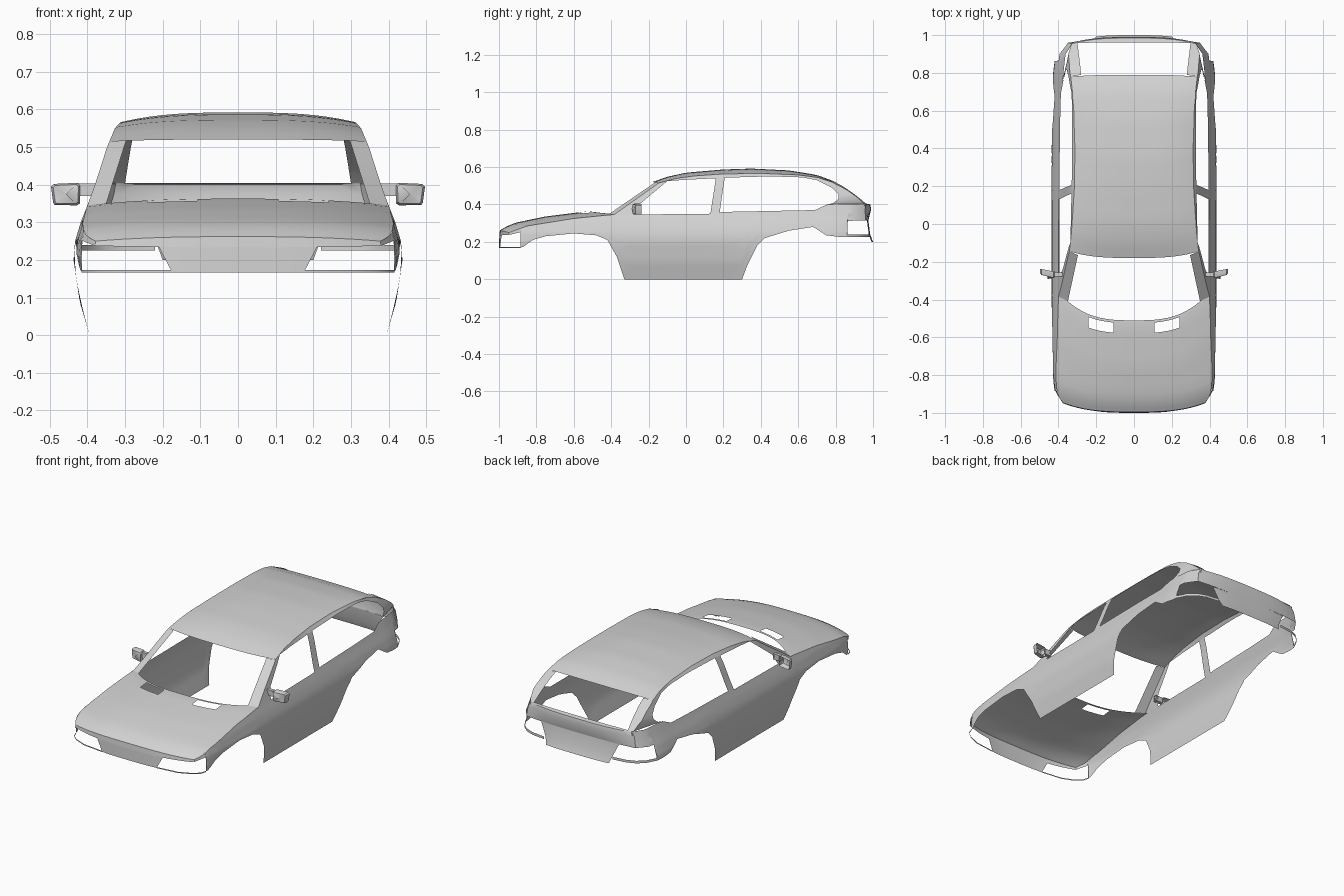
import bpy, bmesh, math
from mathutils import Vector

if "Cube" in bpy.data.objects:
    bpy.data.objects.remove(bpy.data.objects["Cube"])

mat = bpy.data.materials.new("body grey")
mat.diffuse_color = (0.65, 0.65, 0.65, 1)
mat.use_nodes = True
mat.node_tree.nodes["Principled BSDF"].inputs["Base Color"].default_value = mat.diffuse_color


def lerp(tab, v):
    if v <= tab[0][0]:
        return tab[0][1]
    for (a, p), (b, q) in zip(tab, tab[1:]):
        if v <= b:
            return p + (q - p) * (v - a) / (b - a)
    return tab[-1][1]


# Half width of the body by height, and its narrowing towards both ends
WIDTH = [(0, .394), (.07, .414), (.085, .42), (.2, .437), (.25, .433), (.3, .418), (.35, .398),
         (.4, .38), (.5, .348), (.55, .327), (.58, .3)]
TAPER = [(-.95, .865), (-.92, .92), (-.88, .965), (-.8, .985), (-.5, 1), (.5, 1), (.8, .985),
         (.9, .955), (.95, .88), (.98, .78)]


def side(y, z):
    return Vector((lerp(WIDTH, z) * lerp(TAPER, y), y, z))


def resample(pts, n):
    pts = [Vector(p) for p in pts]
    d = [0]
    for a, b in zip(pts, pts[1:]):
        d.append(d[-1] + (b - a).length)
    out = []
    for i in range(n):
        t = d[-1] * i / (n - 1)
        k = 0
        while k < len(d) - 2 and d[k + 1] < t:
            k += 1
        out.append(pts[k].lerp(pts[k + 1], (t - d[k]) / (d[k + 1] - d[k])))
    return out


def surface(name, lines, ref=(0, 0, .2), skip=None):
    """Skin a grid of points, faces turned away from ref, mirrored in x."""
    bm = bmesh.new()
    rows = [[bm.verts.new(p) for p in line] for line in lines]
    for i in range(len(rows) - 1):
        for j in range(len(rows[0]) - 1):
            if skip and skip(i, j):
                continue
            bm.faces.new((rows[i][j], rows[i][j + 1], rows[i + 1][j + 1], rows[i + 1][j]))
    bmesh.ops.delete(bm, geom=[v for v in bm.verts if not v.link_faces], context='VERTS')
    bmesh.ops.remove_doubles(bm, verts=bm.verts, dist=.0003)
    bm.normal_update()
    for f in bm.faces:
        c = f.calc_center_median() - Vector(ref)
        if f.normal.dot(c) < 0:
            f.normal_flip()
    me = bpy.data.meshes.new(name)
    bm.to_mesh(me)
    bm.free()
    me.materials.append(mat)
    ob = bpy.data.objects.new(name, me)
    bpy.context.collection.objects.link(ob)
    m = ob.modifiers.new("mirror", 'MIRROR')
    m.merge_threshold = .0005
    bpy.ops.object.select_all(action='DESELECT')
    ob.select_set(True)
    bpy.context.view_layer.objects.active = ob
    bpy.ops.object.shade_smooth_by_angle(angle=math.radians(35))
    return ob


def on_side(pts, n):
    return [side(p.x, p.y) for p in resample([(y, z, 0) for y, z in pts], n)]


# Lower side: sill, wheel arches and lamp cut-outs below, belt line above
BOTTOM = [(-.945, .237), (-.886, .252), (-.885, .17), (-.87, .173), (-.82, .21), (-.75, .23),
          (-.6, .245), (-.48, .235), (-.42, .21), (-.37, .12), (-.33, 0), (.3, 0), (.33, .08),
          (.38, .18), (.42, .22), (.55, .26), (.68, .28), (.75, .235), (.83, .225), (.862, .225),
          (.865, .312), (.96, .315)]
BELT = [(-.945, .25), (-.85, .285), (-.6, .325), (-.4, .345), (.12, .35), (.2, .36), (.69, .37),
        (.75, .398), (.8, .402), (.96, .402)]
ys = sorted({p[0] for p in BOTTOM + BELT} | {i / 20 for i in range(-18, 19)})
K = 14
surface("side_panel", [[side(y, lerp(BOTTOM, y) + (lerp(BELT, y) - lerp(BOTTOM, y)) * k / K)
                        for k in range(K + 1)] for y in ys])

# Hood with two vent openings
HOOD_MID = [(-.995, .262), (-.95, .288), (-.9, .305), (-.75, .336), (-.53, .363), (-.5, .362)]
ss = [0, .08, .16, .27, .35, .45, .53, .6, .7, .8, .88, .94, 1]
ts = [0, .04, .08, .14, .2, .3, .4, .5, .6, .7, .8, .86, .97, 1]


def hood_point(s, t):
    yc, ye = -.995 + .485 * t, -.945 + .585 * t
    e = side(ye, lerp(BELT, ye))
    zc = lerp(HOOD_MID, yc)
    return Vector((s * e.x, yc + (ye - yc) * s ** 3, zc + (e.z - zc) * s ** 2.6))


surface("hood", [[hood_point(s, t) for s in ss] for t in ts],
        skip=lambda i, j: ts[i] == .86 and .27 <= ss[j] < .6)

# Nose: lip above the lamps, central panel, thin rail under the lamps
top = [hood_point(s, 0) for s in ss]
surface("nose_lip", [top, [Vector((p.x, p.y - .003, .232 + .005 * s)) for p, s in zip(top, ss)]])
surface("nose_panel", [[(.21 * s, -.998 + .012 * s ** 3, .234) for s in (0, .3, .6, .8, 1)],
                       [(.175 * s, -1 + .006 * s ** 3, .167) for s in (0, .3, .6, .8, 1)]])


def rail(name, pts, z0, z1):
    surface(name, [[(x, y, z) for x, y in pts] for z in (z0, z1)])


rail("lamp_rail", [(.175, -.995), (.3, -.98), (.37, -.95), (.405, -.92), (.416, -.885)], .166, .173)
rail("rear_lamp_rail", [(.22, .985), (.3, .975), (.35, .955), (.39, .92), (.42, .862)], .225, .24)

# Roof
ROOF_MID = [(-.18, .52), (-.1, .548), (0, .57), (.2, .587), (.35, .592), (.55, .582), (.7, .558),
            (.79, .524)]
ROOF_EDGE = [(-.145, .515), (-.05, .54), (.05, .553), (.2, .563), (.4, .566), (.6, .558),
             (.7, .545), (.78, .52)]
roof = []
for i in range(25):
    yc, ye = -.18 + .97 * i / 24, -.145 + .925 * i / 24
    e, zc = side(ye, lerp(ROOF_EDGE, ye)), lerp(ROOF_MID, yc)
    roof.append([Vector((e.x * s, yc + (ye - yc) * s ** 3, zc + (e.z - zc) * s ** 3))
                 for s in [j / 12 for j in range(13)]])
surface("roof", roof)

# Rail above the side windows
WINDOW_TOP = [(-.1, .525), (0, .532), (.16, .54), (.2, .543), (.45, .55), (.62, .545), (.7, .53)]
surface("roof_rail", [on_side(ROOF_EDGE, 25), on_side(WINDOW_TOP, 25)])

# Pillars: window edge, corner line, windscreen or hatch edge
N = 12
surface("front_pillar", [on_side([(-.27, .345), (-.25, .4), (-.1, .525)], N),
                         on_side([(-.385, .345), (-.145, .515)], N),
                         resample([(.35, -.41, .35), (.297, -.165, .518)], N)])
surface("middle_pillar", [on_side([(.13, .348), (.16, .541)], N),
                          on_side([(.18, .357), (.207, .544)], N)])
surface("rear_pillar", [on_side([(.7, .53), (.78, .49), (.815, .455), (.815, .43), (.79, .408),
                                 (.75, .398)], 20),
                        on_side([(.78, .52), (.86, .478), (.92, .435), (.955, .402)], 20),
                        resample([(.28, .79, .523), (.285, .84, .497), (.292, .9, .455),
                                  (.3, .962, .405)], 20)])

# Tailgate: shelf and lip under the rear window, and the plate panel between the lamps
ts2 = [i / 12 for i in range(13)]
gate = [(.322, .962, .006, .405), (.325, .985, .03, .4), (.34, .99, .033, .375),
        (.35, .975, .015, .315)]
surface("tailgate", [[(w * s, y - d * s ** 3, z) for s in ts2] for w, y, d, z in gate],
        ref=(0, 0, .2))
surface("plate_panel", [[(w * s, y - .008 * s ** 3, z) for s in ts2]
                        for w, y, z in ((.25, .975, .315), (.215, .985, .24), (.2, 1, .2))])

# Door mirrors: hollow shell on a short arm
ring = [(.42, .35), (.428, .345), (.487, .346), (.491, .352), (.497, .395), (.49, .402),
        (.425, .405), (.418, .398), (.42, .35)]


def mirror_ring(k, y):
    return [(.457 + (x - .457) * k, y + .2 * (x - .457), .375 + (z - .375) * k) for x, z in ring]


surface("door_mirror", [mirror_ring(0, -.283), mirror_ring(.85, -.278), mirror_ring(1, -.268),
                        mirror_ring(1, -.245)], ref=(.457, -.25, .375))
arm = [(-.278, .37), (-.278, .403), (-.258, .403), (-.258, .37), (-.278, .37)]
surface("mirror_arm", [[(x, y, z) for y, z in arm] for x in (.375, .422)], ref=(.4, -.268, .386))
